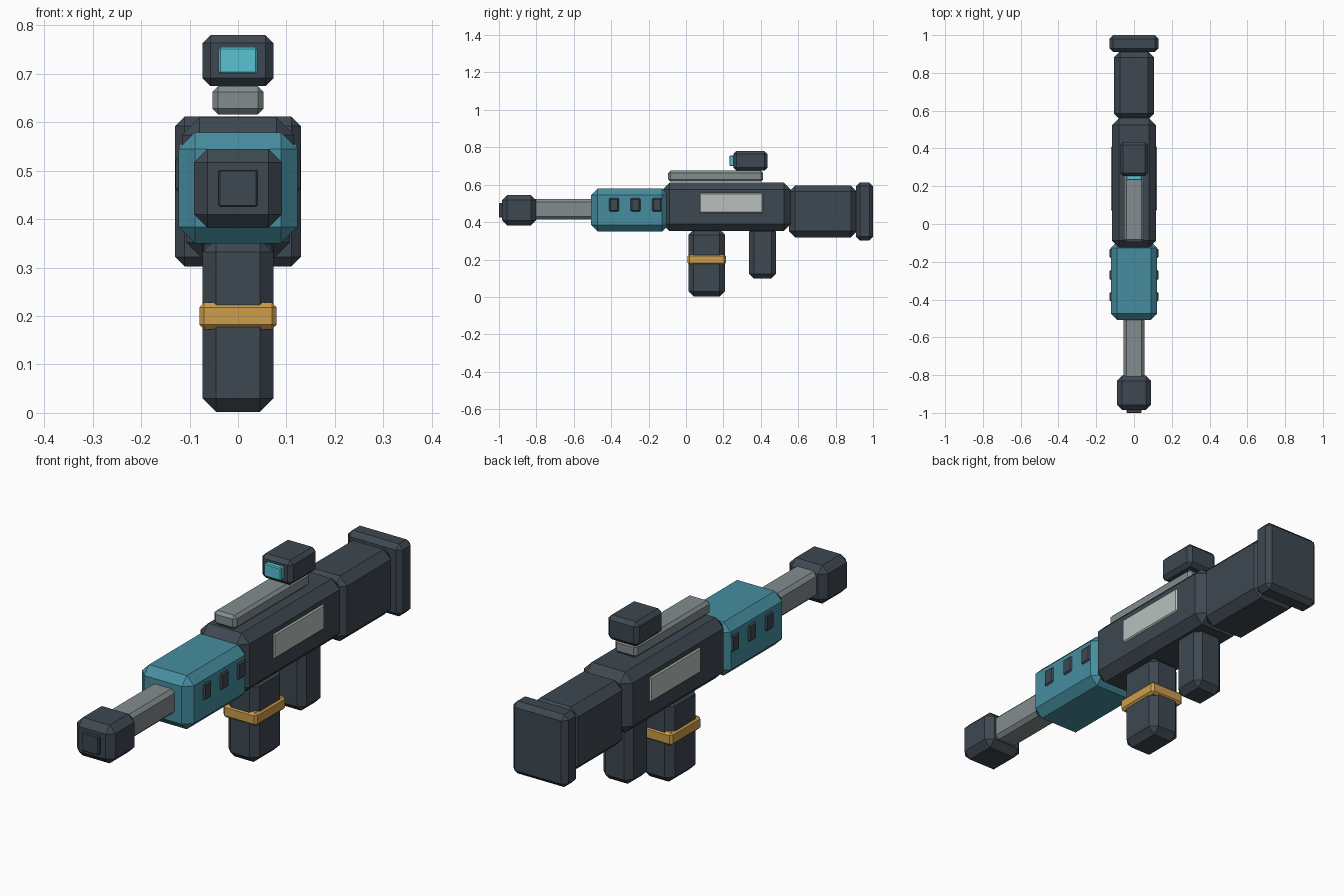
import bpy
import bmesh
from mathutils import Vector

cube = bpy.data.objects.get("Cube")
if cube:
    bpy.data.objects.remove(cube, do_unlink=True)


def material(name, rgb):
    mat = bpy.data.materials.new(name)
    mat.use_nodes = True
    color = (*rgb, 1)
    mat.diffuse_color = color
    mat.node_tree.nodes["Principled BSDF"].inputs["Base Color"].default_value = color
    return mat


dark = material("dark slate", (0.048, 0.065, 0.082))
teal = material("teal", (0.061, 0.27, 0.35))
steel = material("steel grey", (0.225, 0.265, 0.275))
pale = material("pale grey", (0.485, 0.527, 0.503))
gold = material("gold", (0.61, 0.34, 0.07))
glass = material("cyan glass", (0.098, 0.54, 0.64))


def block(name, mat, half_x, y, z, chamfer, x=0):
    """Chamfered box spanning the y and z ranges, centred on x."""
    low = Vector((x - half_x, y[0], z[0]))
    high = Vector((x + half_x, y[1], z[1]))
    size, centre = high - low, (low + high) / 2
    bm = bmesh.new()
    bmesh.ops.create_cube(bm, size=1)
    bmesh.ops.scale(bm, vec=size, verts=bm.verts)
    bmesh.ops.bevel(bm, geom=bm.edges[:], offset=chamfer, segments=1,
                    profile=0.5, affect='EDGES')
    mesh = bpy.data.meshes.new(name)
    bm.to_mesh(mesh)
    bm.free()
    mesh.materials.append(mat)
    obj = bpy.data.objects.new(name, mesh)
    obj.location = centre
    bpy.context.collection.objects.link(obj)
    return obj


# Main body, from back to front
block("butt_pad", dark, 0.13, (0.91, 1.0), (0.302, 0.612), 0.02)
block("stock", dark, 0.107, (0.55, 0.915), (0.318, 0.597), 0.034)
block("receiver", dark, 0.116, (-0.125, 0.56), (0.352, 0.611), 0.037)
block("handguard", teal, 0.123, (-0.507, -0.093), (0.35, 0.579), 0.034)
block("barrel", steel, 0.055, (-0.83, -0.48), (0.415, 0.523), 0.015)
block("muzzle", dark, 0.091, (-0.985, -0.802), (0.382, 0.545), 0.028)
block("muzzle_cap", dark, 0.04, (-1.0, -0.97), (0.425, 0.502), 0.003)

# Magazine and grip
block("magazine", dark, 0.073, (0.013, 0.208), (0.002, 0.36), 0.028)
block("magazine_band", gold, 0.08, (0.008, 0.213), (0.172, 0.228), 0.01)
block("grip", dark, 0.07, (0.337, 0.482), (0.098, 0.375), 0.026)

# Sight on its rail
block("top_rail", steel, 0.053, (-0.095, 0.412), (0.616, 0.675), 0.012)
block("scope", dark, 0.073, (0.253, 0.435), (0.675, 0.78), 0.016)
block("scope_lens", glass, 0.04, (0.232, 0.262), (0.7, 0.755), 0.004)

# Side panels and vents
for side, sign in (("left", 1), ("right", -1)):
    block(f"{side}_side_panel", pale, 0.012, (0.072, 0.412), (0.449, 0.555),
          0.005, x=sign * 0.11)
    for i in range(3):
        y = -0.385 + i * 0.115
        block(f"{side}_vent_{i + 1}", dark, 0.015, (y - 0.028, y + 0.028),
              (0.455, 0.53), 0.008, x=sign * 0.114)
